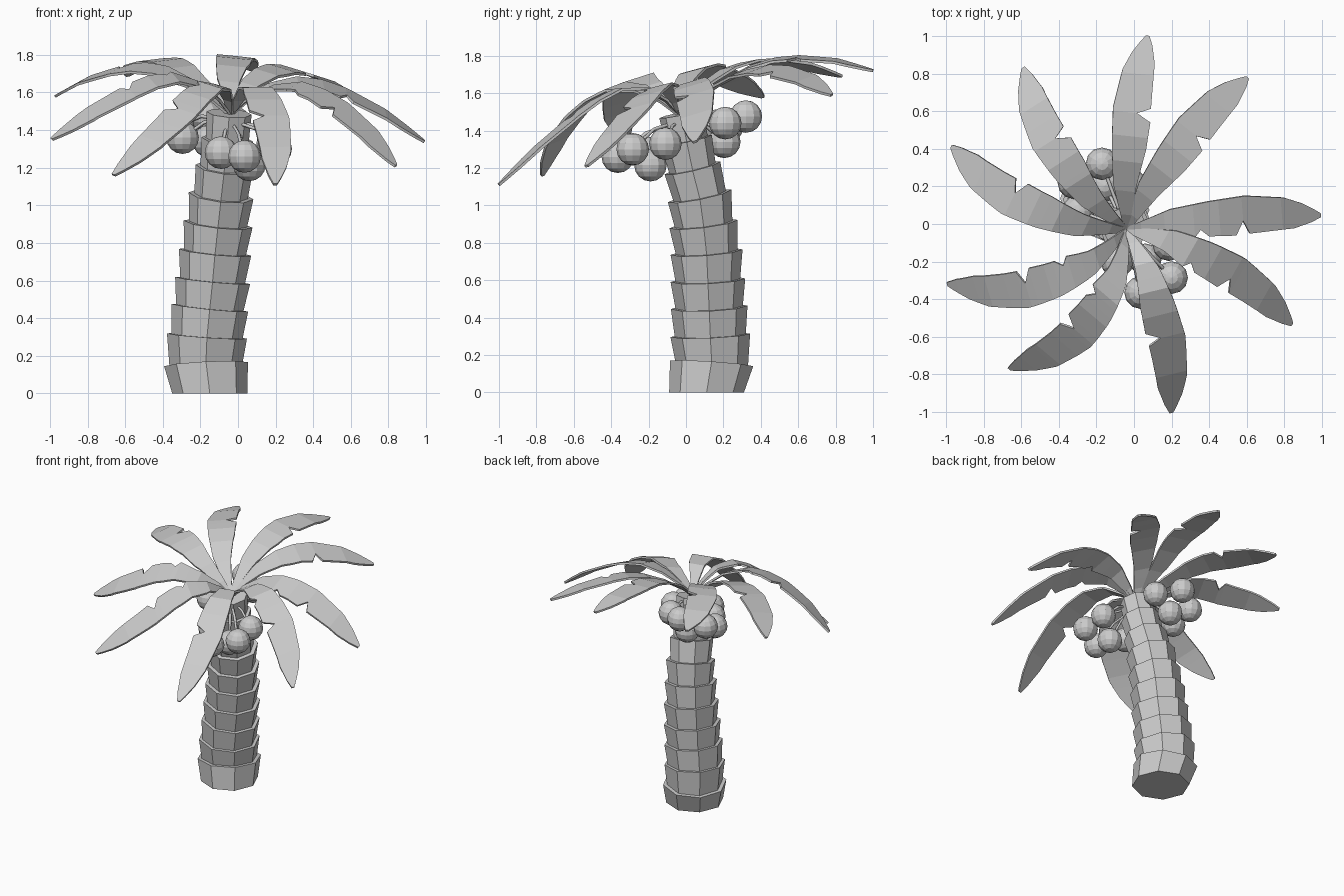
import bpy, bmesh, math
from mathutils import Vector, Matrix

if "Cube" in bpy.data.objects:
    bpy.data.objects.remove(bpy.data.objects["Cube"])

CROWN = Vector((-0.04, -0.03, 1.48))


def make_object(name, bm):
    mesh = bpy.data.meshes.new(name)
    bmesh.ops.recalc_face_normals(bm, faces=bm.faces)
    bm.to_mesh(mesh)
    bm.free()
    ob = bpy.data.objects.new(name, mesh)
    bpy.context.collection.objects.link(ob)
    return ob


def lerp_table(table, t):
    for (a, va), (b, vb) in zip(table, table[1:]):
        if t <= b:
            return va + (vb - va) * (t - a) / (b - a)
    return table[-1][1]


# Trunk: stacked flaring eight-sided collars along a leaning path
path = [(-0.15, 0.11, 0), (-0.17, 0.137, 0.155), (-0.165, 0.13, 0.305),
        (-0.15, 0.124, 0.455), (-0.135, 0.117, 0.60), (-0.122, 0.11, 0.75),
        (-0.106, 0.094, 0.90), (-0.09, 0.073, 1.05), (-0.073, 0.034, 1.20),
        (-0.057, 0.003, 1.35), (-0.047, -0.025, 1.49)]
path = [Vector(p) for p in path]
radii = [(0.2, 0.223), (0.195, 0.213), (0.19, 0.205), (0.18, 0.2), (0.173, 0.193),
         (0.165, 0.184), (0.155, 0.173), (0.143, 0.153), (0.127, 0.138), (0.115, 0.12)]


def ring(bm, i, r):
    tan = (path[min(i + 1, 10)] - path[max(i - 1, 0)]).normalized()
    if i == 0:
        tan = Vector((0, 0, 1))
    rot = Vector((0, 0, 1)).rotation_difference(tan)
    return [bm.verts.new(path[i] + rot @ Vector((r * math.cos(k * math.pi / 4),
                                                 r * math.sin(k * math.pi / 4), 0)))
            for k in range(8)]


bm = bmesh.new()
previous = None
for i, (r0, r1) in enumerate(radii):
    low, high = ring(bm, i, r0), ring(bm, i + 1, r1)
    if previous is None:
        bm.faces.new(low[::-1])
    else:
        for k in range(8):
            bm.faces.new((previous[k], previous[k - 1], low[k - 1], low[k]))
    for k in range(8):
        bm.faces.new((low[k], low[k - 1], high[k - 1], high[k]))
    previous = high
bm.faces.new(previous)
make_object("trunk", bm)

# Fronds: one leaf outline (smooth edge, notched edge) swept over an arch
smooth_edge = [(0, 0.015), (0.04, 0.025), (0.23, 0.09), (0.43, 0.116), (0.62, 0.131),
               (0.82, 0.105), (0.91, 0.068), (0.97, 0.03), (1, 0.008)]
notched_edge = [(0, -0.012), (0.04, -0.016), (0.23, -0.035), (0.35, -0.068), (0.38, -0.03),
                (0.42, -0.068), (0.56, -0.075), (0.60, 0.0), (0.63, -0.07),
                (0.86, -0.06), (0.95, -0.035), (1, -0.012)]
# arch height along the leaf: steeper and earlier on the front side of the crown
arch_back = [(0, 0), (0.08, 0.06), (0.2, 0.12), (0.35, 0.168), (0.48, 0.178),
             (0.6, 0.16), (0.8, 0.098), (1, 0)]
arch_front = [(0, 0), (0.08, 0.11), (0.2, 0.218), (0.35, 0.272), (0.48, 0.255),
              (0.6, 0.215), (0.8, 0.122), (1, 0)]
stations = sorted({u for u, _ in smooth_edge + notched_edge + arch_back} | {0.14, 0.28, 0.7})

# tip position, sideways bend, has second small notch
fronds = [((0.07, 1.0, 1.72), 0.01, False), ((0.6, 0.78, 1.59), 0.02, False),
          ((0.99, 0.05, 1.34), 0.0, True), ((0.84, -0.53, 1.21), 0.05, True),
          ((0.2, -1.0, 1.11), 0.04, False), ((-0.66, -0.77, 1.16), 0.13, True),
          ((-0.99, -0.32, 1.35), 0.12, True), ((-0.97, 0.41, 1.58), 0.08, False),
          ((-0.59, 0.83, 1.69), 0.06, False)]

for n, (tip, bend, small_notch) in enumerate(fronds):
    d = Vector(tip) - CROWN
    flat = Vector((d.x, d.y, 0))
    front = 0.5 - 0.5 * flat.normalized().y
    side = Vector((-d.y, d.x, 0)).normalized()
    side.z = -0.067 * side.x + 0.3 * side.y
    edge = [p for p in notched_edge if small_notch or p[0] not in (0.35, 0.38)]
    bm = bmesh.new()
    last = None
    for u in stations:
        rise = front * lerp_table(arch_front, u) + (1 - front) * lerp_table(arch_back, u)
        shift = bend * 4 * u * (1 - u)
        # the bent leaves lift slightly; only the leaf width is rolled
        mid = CROWN + flat * u + Vector((side.x * shift, side.y * shift,
                                         d.z * u + rise - 0.4 * side.z * shift))
        pair = [bm.verts.new(mid + side * v)
                for v in (lerp_table(smooth_edge, u), lerp_table(edge, u))]
        if last:
            bm.faces.new((last[0], last[1], pair[1], pair[0]))
        last = pair
    ob = make_object(f"frond_{n + 1}", bm)
    solid = ob.modifiers.new("thickness", 'SOLIDIFY')
    solid.thickness = 0.014
    solid.offset = 0

# Coconuts in a front and a back bunch, each on a thin stalk
nuts = [(0.035, -0.365, 1.26), (0.2, -0.285, 1.30), (0.06, -0.19, 1.215), (0.185, -0.11, 1.33),
        (-0.09, -0.2, 1.28), (-0.17, 0.32, 1.475), (-0.295, 0.07, 1.36),
        (-0.02, 0.21, 1.44), (-0.32, 0.22, 1.42), (-0.155, 0.205, 1.34)]
for n, p in enumerate(nuts):
    p = Vector(p)
    bm = bmesh.new()
    bmesh.ops.create_uvsphere(bm, u_segments=12, v_segments=8, radius=0.087,
                              matrix=Matrix.Translation(p))
    make_object(f"coconut_{n + 1}", bm)
    curve = bpy.data.curves.new(f"stalk_{n + 1}", 'CURVE')
    curve.dimensions = '3D'
    curve.bevel_depth = 0.01
    curve.bevel_resolution = 0
    line = curve.splines.new('POLY')
    line.points.add(2)
    start = CROWN + Vector((0, 0, -0.03))
    middle = start.lerp(p, 0.55) + Vector((0, 0, 0.04))
    for pt, co in zip(line.points, (start, middle, p)):
        pt.co = (*co, 1)
    bpy.context.collection.objects.link(bpy.data.objects.new(f"stalk_{n + 1}", curve))
